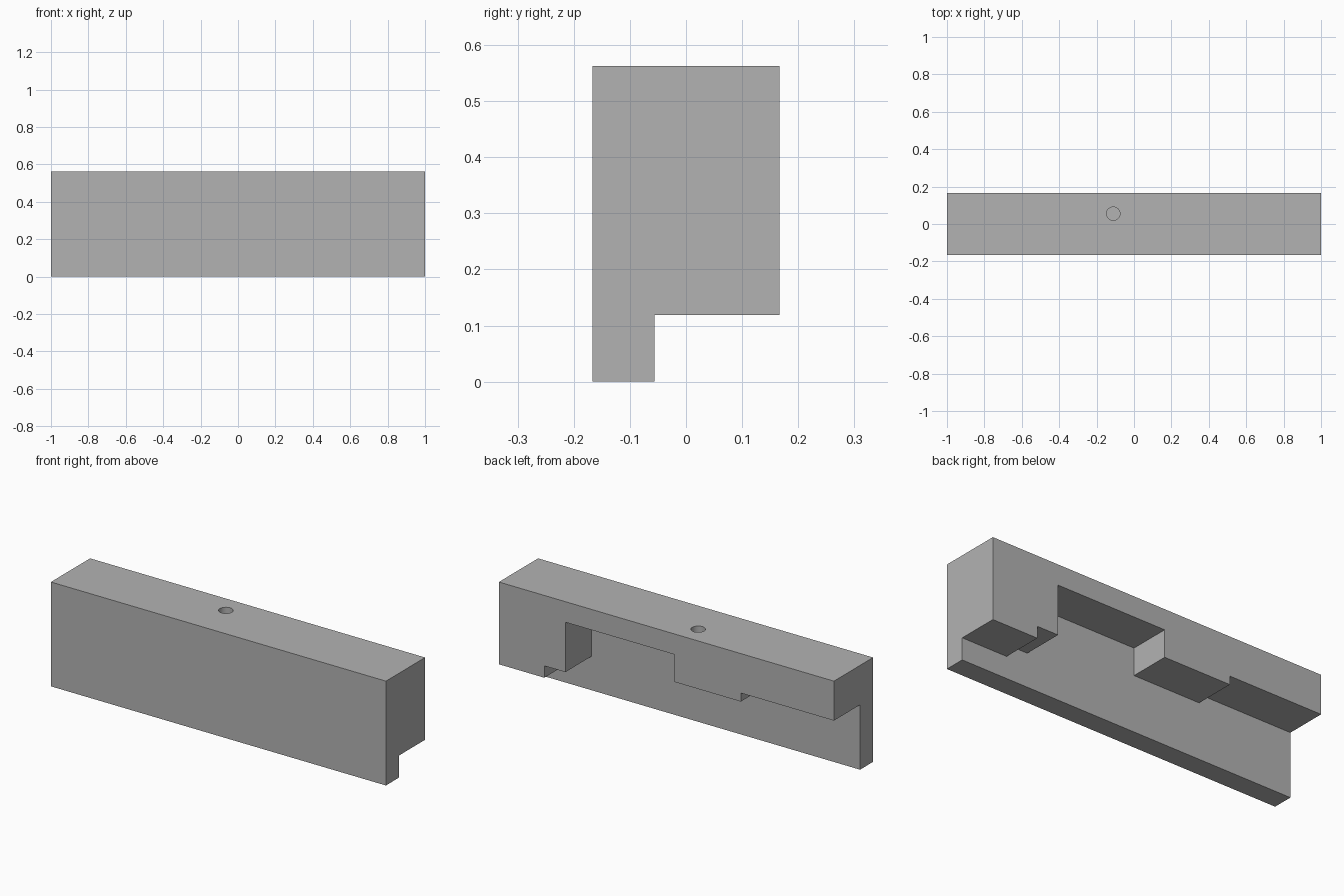
import bpy
import bmesh
from mathutils import Vector

cube = bpy.data.objects.get("Cube")
if cube:
    bpy.data.objects.remove(cube, do_unlink=True)

grey = bpy.data.materials.new("plain grey")
grey.use_nodes = True
color = (0.45, 0.45, 0.45, 1)
grey.diffuse_color = color
grey.node_tree.nodes["Principled BSDF"].inputs["Base Color"].default_value = color


def extrude_profile(name, points, y0, y1):
    """Extrude an (x, z) outline from y0 to y1."""
    bm = bmesh.new()
    face = bm.faces.new([bm.verts.new((x, y0, z)) for x, z in points])
    result = bmesh.ops.extrude_face_region(bm, geom=[face])
    moved = [g for g in result["geom"] if isinstance(g, bmesh.types.BMVert)]
    bmesh.ops.translate(bm, verts=moved, vec=Vector((0, y1 - y0, 0)))
    bmesh.ops.recalc_face_normals(bm, faces=bm.faces)
    mesh = bpy.data.meshes.new(name)
    bm.to_mesh(mesh)
    bm.free()
    mesh.materials.append(grey)
    obj = bpy.data.objects.new(name, mesh)
    bpy.context.collection.objects.link(obj)
    return obj


def cut(target, cutter):
    """Subtract the cutter, then discard it."""
    cutter.hide_render = True
    mod = target.modifiers.new("cut", "BOOLEAN")
    mod.operation = "DIFFERENCE"
    mod.solver = "EXACT"
    mod.object = cutter
    bpy.ops.object.select_all(action="DESELECT")
    target.select_set(True)
    bpy.context.view_layer.objects.active = target
    bpy.ops.object.modifier_apply(modifier=mod.name)
    bpy.data.objects.remove(cutter, do_unlink=True)


# Solid bar
height, depth = 0.563, 0.167
bar = extrude_profile("stepped_bar", [(-1, 0), (1, 0), (1, height), (-1, height)],
                      -depth, depth)

# Stepped recess under the back, leaving a thin front plate
steps = [(1.1, -0.1), (1.1, 0.119), (0.729, 0.119), (0.729, 0.183),
         (0.603, 0.183), (0.603, 0.452), (-0.047, 0.452), (-0.047, 0.304),
         (-0.444, 0.304), (-0.444, 0.35), (-1.1, 0.35), (-1.1, -0.1)]
cut(bar, extrude_profile("recess_cutter", steps, -0.056, 0.3))

# Blind round hole in the top
hole_depth = 0.13
bpy.ops.mesh.primitive_cylinder_add(vertices=32, radius=0.036, depth=2 * hole_depth,
                                    location=(-0.111, 0.055, height))
hole = bpy.context.object
hole.name = "hole_cutter"
hole.data.materials.append(grey)
cut(bar, hole)

bpy.ops.object.shade_smooth_by_angle()
